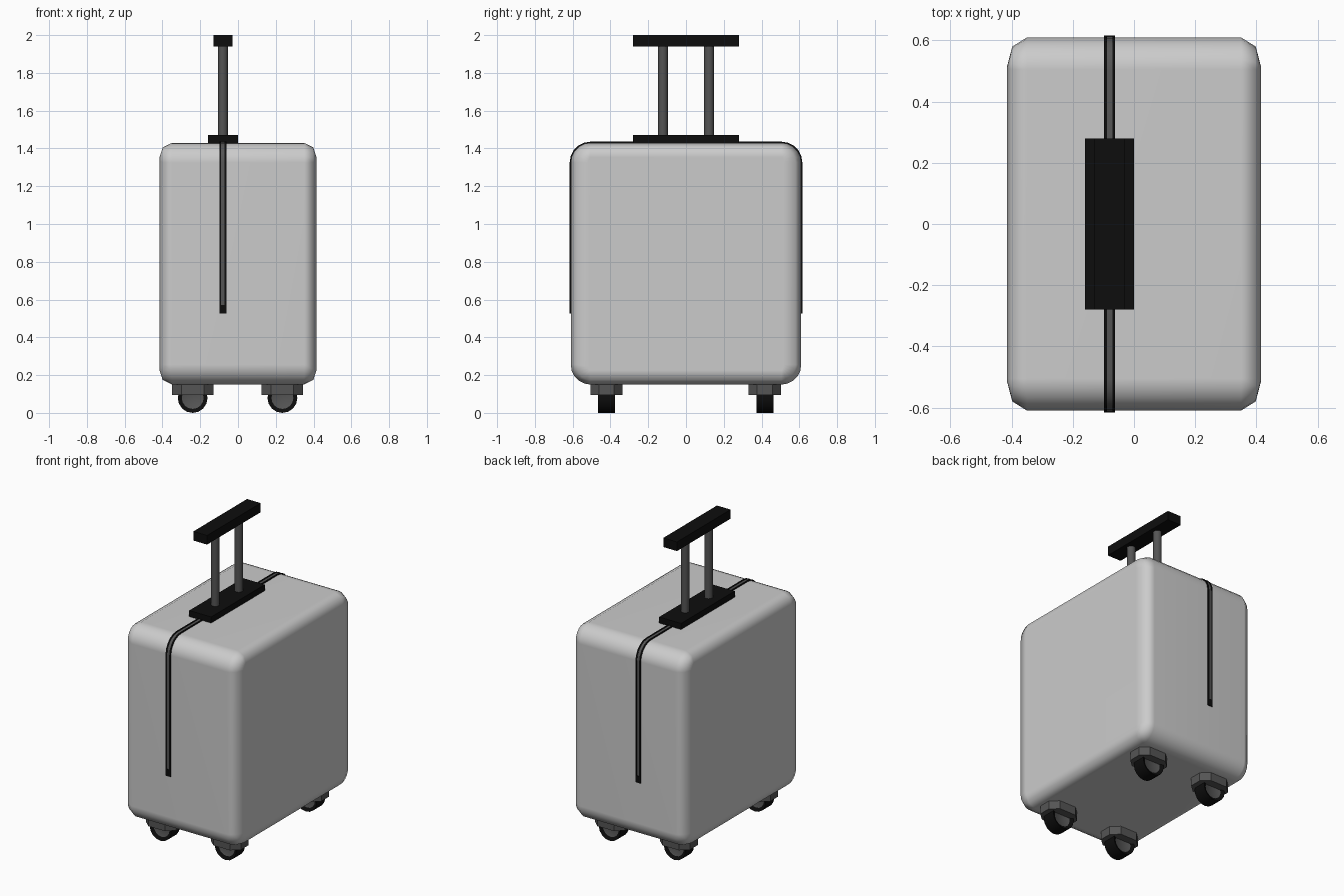
import bpy, bmesh
from math import sin, cos, pi, radians

if "Cube" in bpy.data.objects:
    bpy.data.objects.remove(bpy.data.objects["Cube"])


def material(name, v):
    m = bpy.data.materials.new(name)
    m.diffuse_color = (v, v, v, 1)
    m.use_nodes = True
    m.node_tree.nodes["Principled BSDF"].inputs["Base Color"].default_value = m.diffuse_color
    return m


BLACK = material("black_rubber", 0.004)
DARK = material("dark_metal", 0.09)


def finish(bm, name, mats=(), smooth=None):
    bmesh.ops.recalc_face_normals(bm, faces=bm.faces)
    me = bpy.data.meshes.new(name)
    bm.to_mesh(me)
    bm.free()
    for m in mats:
        me.materials.append(m)
    ob = bpy.data.objects.new(name, me)
    bpy.context.collection.objects.link(ob)
    if smooth:
        bpy.ops.object.select_all(action='DESELECT')
        bpy.context.view_layer.objects.active = ob
        ob.select_set(True)
        bpy.ops.object.shade_smooth_by_angle(angle=radians(smooth))
    return ob


def box(name, lo, hi, mat):
    bm = bmesh.new()
    bmesh.ops.create_cube(bm, size=1)
    for v in bm.verts:
        v.co = [(a + b) / 2 + c * (b - a) for a, b, c in zip(lo, hi, v.co)]
    return finish(bm, name, [mat])


def arc(cy, cz, ry, rz, a0, n=5):
    return [(cy + ry * cos(a0 + i * pi / 2 / n), cz + rz * sin(a0 + i * pi / 2 / n))
            for i in range(n + 1)]


# Case: rounded outlines in the yz plane lofted along x
HY, Z0, Z1, R = 0.61, 0.15, 1.43, 0.105


def outline(iy, iz):
    y, zc, hz = HY - R, (Z0 + Z1) / 2, (Z1 - Z0) / 2 - R
    ry, rz = R - iy, R - iz
    pts = []
    for i, (sy, sz) in enumerate([(1, 1), (-1, 1), (-1, -1), (1, -1)]):
        pts += arc(sy * y, zc + sz * hz, ry, rz, i * pi / 2)
    return pts


bm = bmesh.new()
half = [(0.415, 0.095, 0.075), (0.398, 0.03, 0.024), (0.35, 0, 0)]
stations = [(-x, a, b) for x, a, b in half] + half[::-1]
rings = [[bm.verts.new((x, y, z)) for y, z in outline(iy, iz)] for x, iy, iz in stations]
for a, b in zip(rings, rings[1:]):
    for i in range(len(a)):
        j = (i + 1) % len(a)
        bm.faces.new((a[i], a[j], b[j], b[i]))
bm.faces.new(rings[0])
bm.faces.new(rings[-1])
case = finish(bm, "case", smooth=60)
wn = case.modifiers.new("weighted", 'WEIGHTED_NORMAL')
wn.keep_sharp = True


# Trim band running up the front, over the top and down the back
def band(name, x0, x1, off, zlow, mat):
    def path(o):
        r = R + o
        return ([(HY + o, zlow)] + arc(HY - R, Z1 - R, r, r, 0)
                + arc(R - HY, Z1 - R, r, r, pi / 2) + [(-HY - o, zlow)])
    bm = bmesh.new()
    rows = [[bm.verts.new((x, *p)) for x, p in
             ((x0, i), (x1, i), (x1, o), (x0, o))]
            for i, o in zip(path(-0.01), path(off))]
    for a, b in zip(rows, rows[1:]):
        for i in range(4):
            j = (i + 1) % 4
            bm.faces.new((a[i], a[j], b[j], b[i]))
    bm.faces.new(rows[0])
    bm.faces.new(rows[-1])
    finish(bm, name, [mat], 30)


band("trim_left_edge", -0.098, -0.089, 0.006, 0.525, BLACK)
band("trim_right_edge", -0.071, -0.062, 0.006, 0.525, BLACK)
band("trim_centre", -0.089, -0.071, 0.003, 0.57, DARK)
for side, s in (("front", -1), ("back", 1)):
    ys = sorted((s * 0.60, s * 0.616))
    box("trim_end_" + side, (-0.089, ys[0], 0.525), (-0.071, ys[1], 0.57), BLACK)

# Telescopic handle
box("handle_base", (-0.16, -0.28, 1.425), (0, 0.28, 1.47), BLACK)
box("handle_grip", (-0.13, -0.28, 1.94), (-0.03, 0.28, 2.0), BLACK)
for side, y in (("front", -0.122), ("back", 0.122)):
    bm = bmesh.new()
    bmesh.ops.create_cone(bm, cap_ends=True, segments=12, radius1=0.026, radius2=0.026, depth=0.49)
    bmesh.ops.translate(bm, verts=bm.verts, vec=(-0.08, y, 1.70))
    finish(bm, "handle_pole_" + side, [DARK], 40)


# Castors: chamfered mount plus wheel with recessed hub
def castor(tag, x, y):
    bm = bmesh.new()
    plan = [(0.11, 0.04), (0.06, 0.085), (-0.06, 0.085), (-0.11, 0.04),
            (-0.11, -0.04), (-0.06, -0.085), (0.06, -0.085), (0.11, -0.04)]
    f = bm.faces.new([bm.verts.new((x + a, y + b, 0.095)) for a, b in plan])
    top = bmesh.ops.extrude_face_region(bm, geom=[f], use_keep_orig=True)
    bmesh.ops.translate(bm, vec=(0, 0, 0.06),
                        verts=[g for g in top["geom"] if isinstance(g, bmesh.types.BMVert)])
    finish(bm, "castor_mount_" + tag, [DARK])

    bm = bmesh.new()
    bmesh.ops.create_cone(bm, cap_ends=True, segments=16, radius1=0.079, radius2=0.079, depth=0.09)
    caps = [f for f in bm.faces if len(f.verts) > 4]
    bmesh.ops.inset_region(bm, faces=caps, thickness=0.021)
    for f in caps:
        f.material_index = 1
        s = 1 if f.calc_center_median().z > 0 else -1
        for v in f.verts:
            v.co.z -= s * 0.012
    for v in bm.verts:
        v.co = (x + v.co.x, y + v.co.z, 0.079 + v.co.y)
    finish(bm, "castor_wheel_" + tag, [BLACK, DARK], 40)


for fb, y in (("front", -0.421), ("back", 0.417)):
    for lr, x in (("left", -0.24), ("right", 0.235)):
        castor(fb + "_" + lr, x, y)
